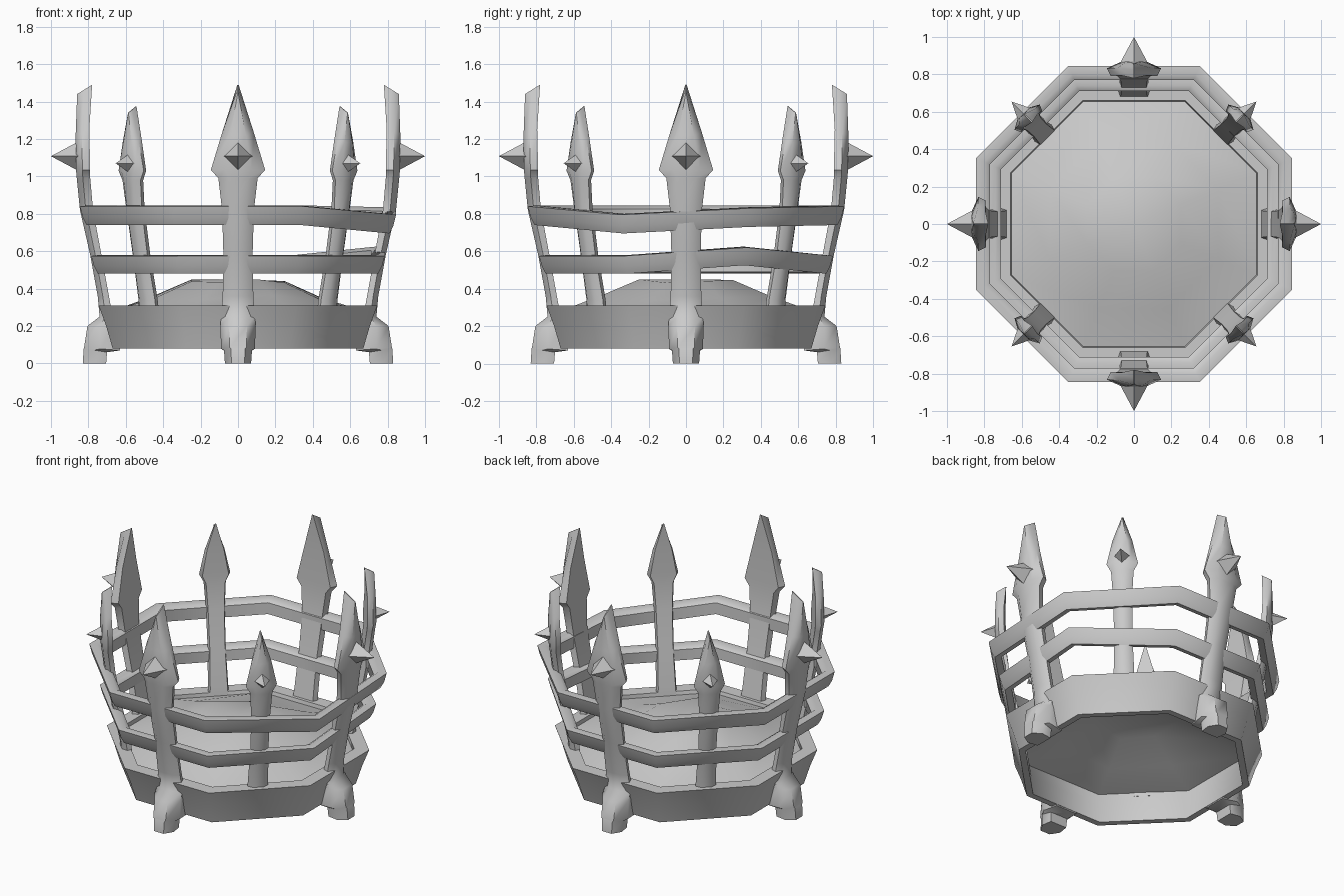
import bpy, bmesh, math
from mathutils import Vector, Matrix

if "Cube" in bpy.data.objects:
    bpy.data.objects.remove(bpy.data.objects["Cube"])

iron = bpy.data.materials.new("grey_iron")
iron.use_nodes = True
GREY = (0.6, 0.6, 0.6, 1)
iron.diffuse_color = GREY
iron.node_tree.nodes["Principled BSDF"].inputs["Base Color"].default_value = GREY


def finish(name, bm, angle=50, closed=True):
    if closed:
        bmesh.ops.recalc_face_normals(bm, faces=bm.faces)
    mesh = bpy.data.meshes.new(name)
    bm.to_mesh(mesh)
    bm.free()
    obj = bpy.data.objects.new(name, mesh)
    bpy.context.collection.objects.link(obj)
    mesh.materials.append(iron)
    bpy.ops.object.select_all(action="DESELECT")
    obj.select_set(True)
    bpy.context.view_layer.objects.active = obj
    bpy.ops.object.shade_smooth_by_angle(angle=math.radians(angle))
    return obj


def bridge(bm, a, b):
    n = len(a)
    for i in range(n):
        bm.faces.new((a[i], a[(i + 1) % n], b[(i + 1) % n], b[i]))


def octagon_point(i, apothem, z):
    a = math.radians(22.5 + 45 * i)
    r = apothem / math.cos(math.radians(22.5))
    return Vector((r * math.cos(a), r * math.sin(a), z))


def octagon_ring(name, profile, lifts={}):
    """Sweep an (apothem, z) profile round an octagon; lifts shift single corners."""
    bm = bmesh.new()
    loops = [[bm.verts.new(octagon_point(i, r, z + lifts.get(i, 0))) for r, z in profile]
             for i in range(8)]
    for i in range(8):
        bridge(bm, loops[i], loops[(i + 1) % 8])
    return finish(name, bm)


def post(name, rows, angle, spike):
    """Loft hexagonal sections: (outer z, inner z, outer r, inner r, half width)."""
    bm = bmesh.new()
    loops = []
    for zo, zi, ro, ri, w in rows:
        rm, zm = ri + 0.55 * (ro - ri), zi + 0.55 * (zo - zi)
        section = [(ri, -0.85 * w, zi), (rm, -w, zm), (ro, -0.5 * w, zo),
                   (ro, 0.5 * w, zo), (rm, w, zm), (ri, 0.85 * w, zi)]
        loops.append([bm.verts.new(p) for p in section])
    for a, b in zip(loops, loops[1:]):
        bridge(bm, a, b)
    bm.faces.new(loops[0])
    bm.faces.new(loops[-1])
    # four-sided spike on the outer face
    z, base, tip, half = spike
    corners = [bm.verts.new((base, y, z + h)) for y, h in
               ((half, 0), (0, half), (-half, 0), (0, -half))]
    point = bm.verts.new((tip, 0, z))
    bm.faces.new(corners)
    for i in range(4):
        bm.faces.new((corners[i], corners[(i + 1) % 4], point))
    bmesh.ops.rotate(bm, verts=bm.verts, matrix=Matrix.Rotation(math.radians(angle), 3, "Z"))
    finish(name, bm)


# base band and the two rails
octagon_ring("base_band", [(0.66, 0.31), (0.745, 0.31), (0.705, 0.2), (0.67, 0.08),
                           (0.63, 0.08), (0.64, 0.2)])
octagon_ring("lower_rail", [(0.71, 0.56), (0.74, 0.58), (0.785, 0.575), (0.77, 0.52),
                            (0.75, 0.48), (0.71, 0.49)], {0: 0.045})
octagon_ring("upper_rail", [(0.77, 0.825), (0.80, 0.845), (0.845, 0.84), (0.83, 0.78),
                            (0.81, 0.74), (0.77, 0.75)], {7: -0.045, 0: -0.01})

# domed floor sheet
bm = bmesh.new()
rings = [[bm.verts.new(octagon_point(i, r, z + wave * math.sin(2.4 * i))) for i in range(8)]
         for r, z, wave in ((0.66, 0.285, 0), (0.45, 0.35, 0.015), (0.25, 0.44, 0.01))]
for a, b in zip(rings, rings[1:]):
    bridge(bm, a, b)
top = bm.verts.new((0, 0, 0.45))
for i in range(8):
    bm.faces.new((rings[-1][i], rings[-1][(i + 1) % 8], top))
finish("domed_floor", bm, 60, closed=False)

# large posts with feet on the four sides
large = [(0, 0, 0.83, 0.705, 0.07), (0.08, 0.06, 0.825, 0.70, 0.075),
         (0.085, 0.07, 0.823, 0.63, 0.09), (0.2, 0.2, 0.805, 0.66, 0.095),
         (0.25, 0.25, 0.74, 0.67, 0.09), (0.36, 0.36, 0.75, 0.69, 0.082),
         (0.58, 0.58, 0.79, 0.73, 0.078), (0.82, 0.82, 0.845, 0.775, 0.085),
         (0.99, 0.99, 0.862, 0.79, 0.105), (1.035, 1.035, 0.866, 0.79, 0.145),
         (1.22, 1.25, 0.868, 0.795, 0.085), (1.44, 1.49, 0.86, 0.78, 0.004)]
for i, side in enumerate(("left", "back", "right", "front")):
    post(side + "_large_post", large, 90 * i, (1.108, 0.85, 1.0, 0.08))

# small posts on the four diagonals
small = [(0.26, 0.26, 0.71, 0.65, 0.065), (0.34, 0.34, 0.715, 0.66, 0.062),
         (0.58, 0.58, 0.765, 0.71, 0.055), (0.82, 0.82, 0.81, 0.755, 0.058),
         (0.98, 0.98, 0.83, 0.775, 0.068), (1.03, 1.03, 0.835, 0.775, 0.095),
         (1.18, 1.2, 0.835, 0.78, 0.06), (1.34, 1.375, 0.83, 0.77, 0.003)]
for i, side in enumerate(("back_left", "back_right", "front_right", "front_left")):
    post(side + "_small_post", small, 45 + 90 * i, (1.07, 0.82, 0.925, 0.052))
